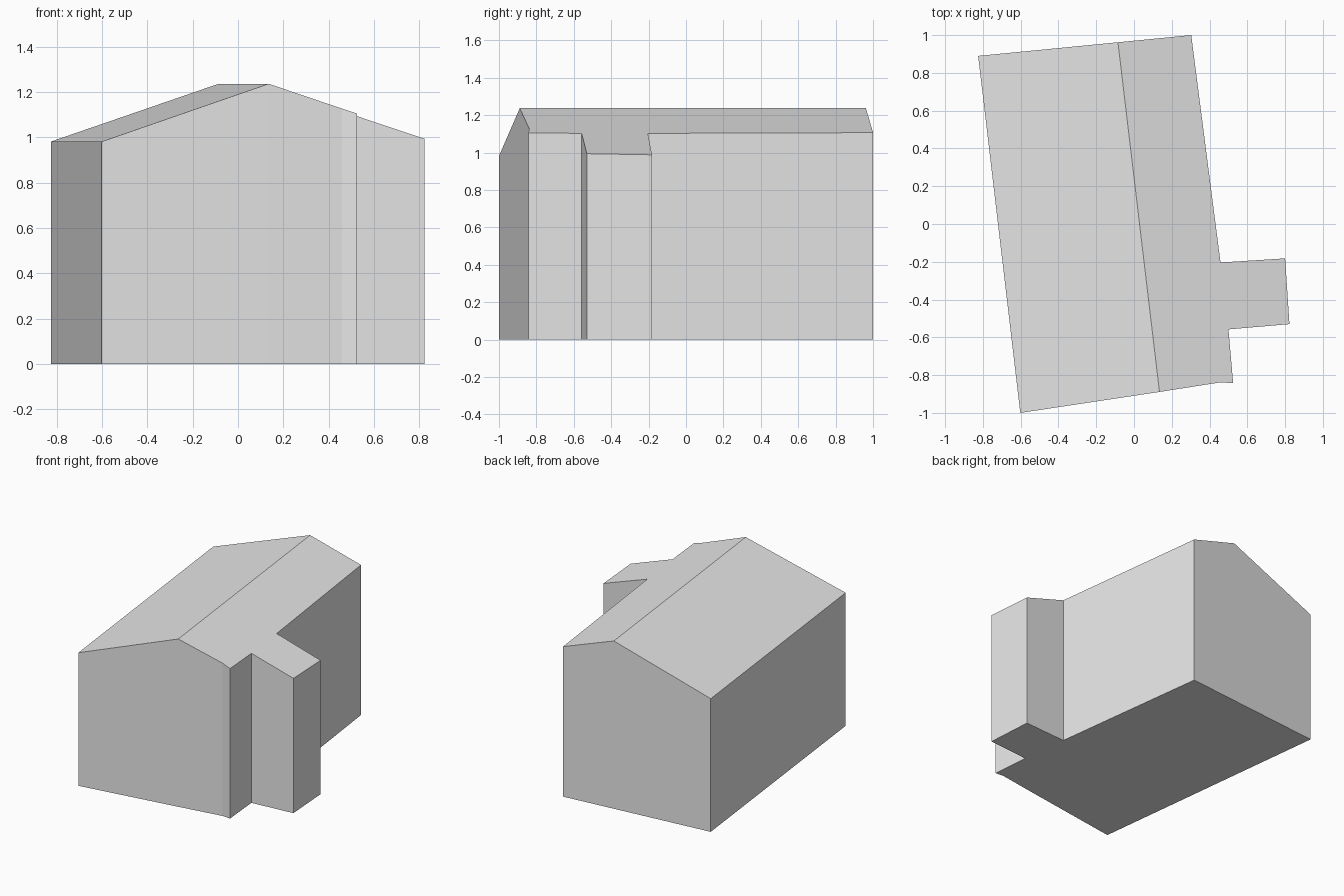
import bpy
import bmesh
from mathutils import Vector

default_cube = bpy.data.objects.get("Cube")
if default_cube:
    bpy.data.objects.remove(default_cube, do_unlink=True)

# Single plain wall and roof colour
grey = bpy.data.materials.new("light_grey")
grey.use_nodes = True
colour = (0.8, 0.8, 0.8, 1)
grey.diffuse_color = colour
grey.node_tree.nodes["Principled BSDF"].inputs["Base Color"].default_value = colour

# Ridge line and the footprint on either side of it
ridge_front = Vector((0.135, -0.889))
ridge_back = Vector((-0.085, 0.962))
RIDGE_HEIGHT = 1.237
RIGHT_SLOPE, LEFT_SLOPE = 0.343, 0.335

plan_right = [(-0.825, 0.89), (-0.602, -1.0)]
plan_left = [(0.46, -0.838), (0.525, -0.843), (0.5, -0.558), (0.823, -0.53),
             (0.8, -0.182), (0.458, -0.204), (0.303, 1.0)]

along = (ridge_back - ridge_front).normalized()
across = Vector((along.y, -along.x))


def roof_height(point):
    """Height of the sloping roof above a point of the plan."""
    offset = (point - ridge_front).dot(across)
    slope = LEFT_SLOPE if offset > 0 else RIGHT_SLOPE
    return RIDGE_HEIGHT - slope * abs(offset)


right_points = [Vector(p) for p in plan_right]
left_points = [Vector(p) for p in plan_left]
outline = right_points + [ridge_front] + left_points + [ridge_back]

# Walls, floor and the two roof slopes, with the side wing under one slope
bm = bmesh.new()
base = [bm.verts.new((p.x, p.y, 0)) for p in outline]
eaves = [bm.verts.new((p.x, p.y, roof_height(p))) for p in outline]
for i in range(len(outline)):
    j = (i + 1) % len(outline)
    bm.faces.new((base[i], base[j], eaves[j], eaves[i]))
bm.faces.new(base[::-1])
ridge_index = len(right_points)
bm.faces.new(eaves[:ridge_index + 1] + [eaves[-1]])
bm.faces.new(eaves[ridge_index:])
bmesh.ops.recalc_face_normals(bm, faces=bm.faces)

mesh = bpy.data.meshes.new("house_with_side_wing")
bm.to_mesh(mesh)
bm.free()
mesh.materials.append(grey)
house = bpy.data.objects.new("house_with_side_wing", mesh)
bpy.context.collection.objects.link(house)
